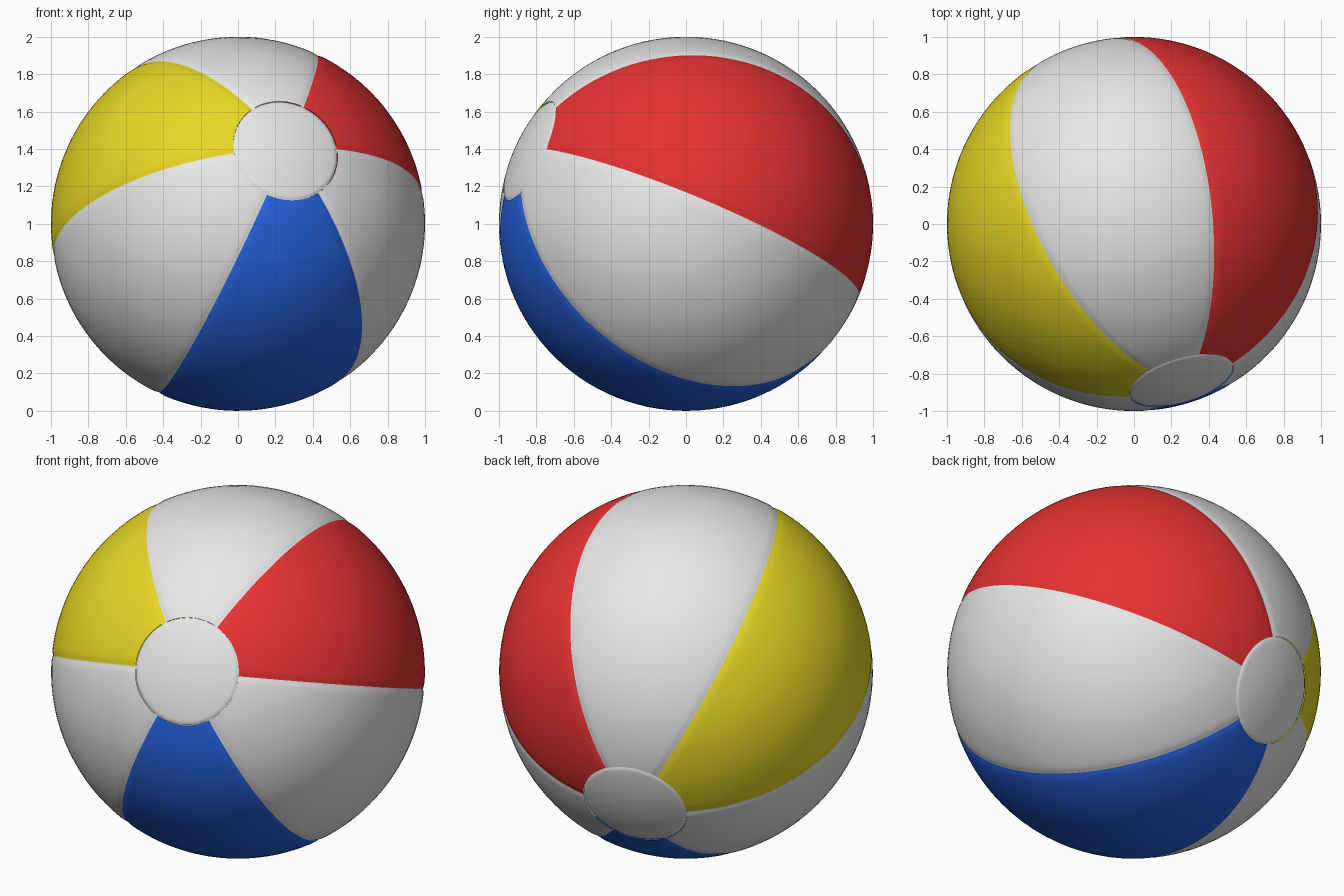
import bpy, bmesh, math
from mathutils import Vector

if "Cube" in bpy.data.objects:
    bpy.data.objects.remove(bpy.data.objects["Cube"])

# Ball frame: tilted pole axis, and the direction of the first seam
CENTRE = Vector((0, 0, 1))
AXIS = Vector((0.265, -0.874, 0.407)).normalized()
E1 = Vector((0.2, 0.276, 0.475))
E1 = (E1 - AXIS * E1.dot(AXIS)).normalized()
E2 = E1.cross(AXIS)
CAP = math.asin(0.289)      # angular radius of the round end caps


def material(name, rgb):
    m = bpy.data.materials.new(name)
    m.diffuse_color = (*rgb, 1)
    m.use_nodes = True
    m.node_tree.nodes["Principled BSDF"].inputs["Base Color"].default_value = m.diffuse_color
    return m


white = material("white", (0.8, 0.8, 0.8))
red = material("red", (0.8, 0.032, 0.032))
blue = material("blue", (0.02, 0.125, 0.75))
yellow = material("yellow", (0.8, 0.68, 0.018))


def point(theta, phi, r):
    d = AXIS * math.cos(theta)
    d += (E1 * math.cos(phi) + E2 * math.sin(phi)) * math.sin(theta)
    return d * r


def ease(t):
    # packs samples towards the two ends
    return 0.5 - 0.5 * math.cos(math.pi * t)


def patch(name, mat, thetas, phis, radius):
    """Curved patch on the ball; radius(theta, phi) gives the local height."""
    bm = bmesh.new()
    grid = [[bm.verts.new(point(t, p, radius(t, p))) for p in phis] for t in thetas]
    for a, b in zip(grid, grid[1:]):
        for i in range(len(phis) - 1):
            bm.faces.new((a[i], a[i + 1], b[i + 1], b[i]))
    bmesh.ops.remove_doubles(bm, verts=bm.verts, dist=1e-6)
    bm.normal_update()
    for f in bm.faces:
        f.smooth = True
        if f.normal.dot(f.calc_center_median()) < 0:
            f.normal_flip()
    me = bpy.data.meshes.new(name)
    bm.to_mesh(me)
    bm.free()
    me.materials.append(mat)
    ob = bpy.data.objects.new(name, me)
    ob.location = CENTRE
    bpy.context.collection.objects.link(ob)


# Six panels, dipping very slightly at the welded seams
STEP = math.pi / 3
NT, NP = 72, 32
panel_thetas = [CAP + (math.pi - 2 * CAP) * ease(i / NT) for i in range(NT + 1)]
colours = [red, white, blue, white, yellow, white]
for k, mat in enumerate(colours):
    lo = k * STEP

    def panel_radius(t, p, lo=lo):
        d = min(p - lo, lo + STEP - p) * math.sin(t)
        return 1 - 0.005 * math.exp(-(d / 0.02) ** 2)

    phis = [lo + STEP * ease(i / NP) for i in range(NP + 1)]
    patch(f"panel_{k + 1}_{mat.name}", mat, panel_thetas, phis, panel_radius)

# Two round caps with a softly turned-down rim
NC = 20
cap_phis = [2 * math.pi * i / 96 for i in range(97)]
cap_thetas = [CAP * math.sin(math.pi / 2 * i / NC) for i in range(NC + 1)]


def cap_radius(t, p):
    d = CAP - min(t, math.pi - t)
    return 1.001 - 0.005 * math.exp(-(d / 0.01) ** 2)


patch("front_cap", white, cap_thetas, cap_phis, cap_radius)
patch("back_cap", white, [math.pi - t for t in cap_thetas], cap_phis, cap_radius)
